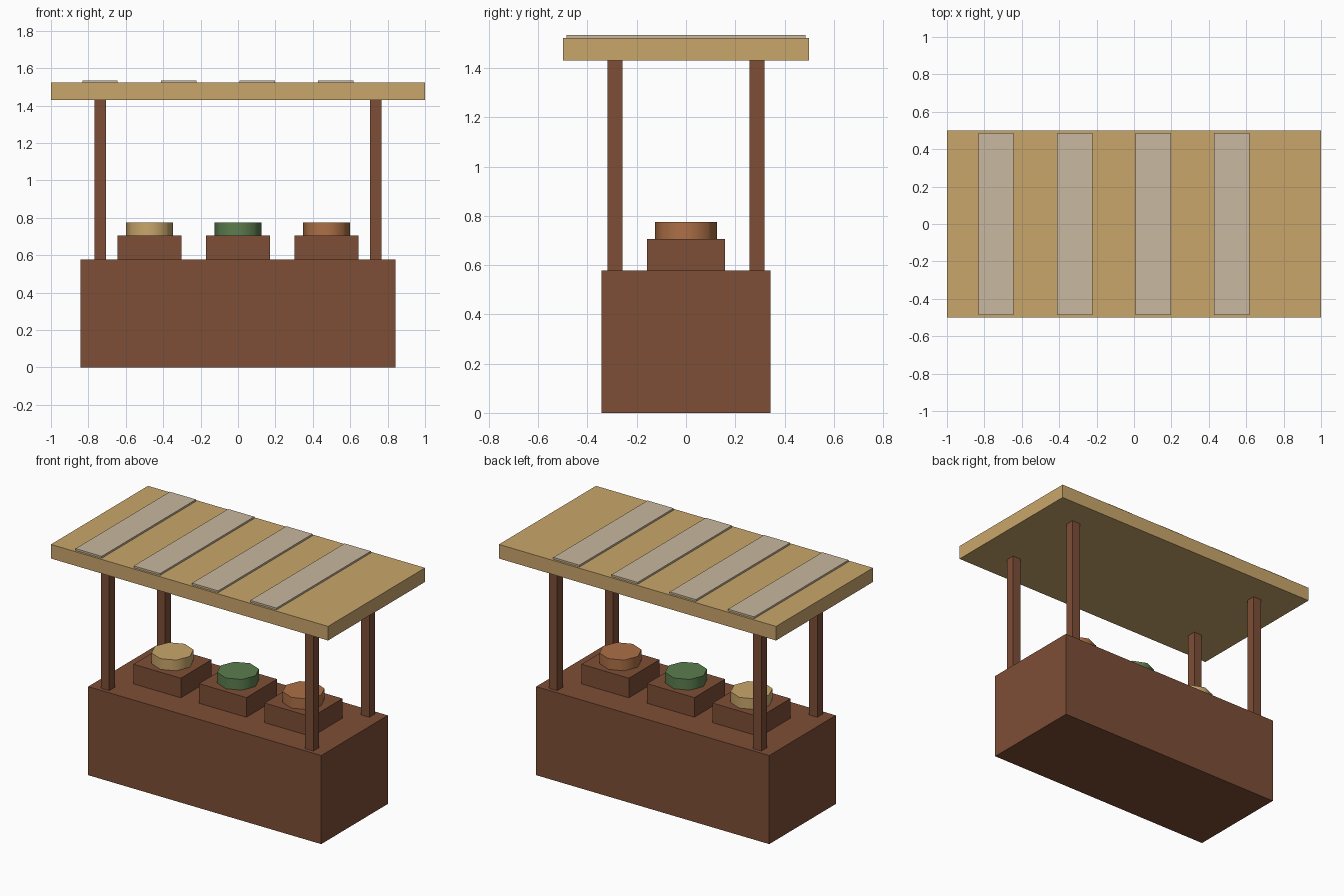
import bpy, math

if "Cube" in bpy.data.objects:
    bpy.data.objects.remove(bpy.data.objects["Cube"])


def material(name, rgb):
    lin = [((c / 255 + 0.055) / 1.055) ** 2.4 for c in rgb]
    m = bpy.data.materials.new(name)
    m.diffuse_color = (*lin, 1)
    m.use_nodes = True
    m.node_tree.nodes["Principled BSDF"].inputs["Base Color"].default_value = m.diffuse_color
    return m


WOOD = material("brown wood", (125, 78, 54))
TAN = material("tan", (201, 166, 107))
GREY = material("pale beige", (200, 184, 160))
GREEN = material("leaf green", (92, 125, 78))
ORANGE = material("burnt orange", (173, 112, 70))


def box(name, x, y, z0, z1, sx, sy, mat):
    bpy.ops.mesh.primitive_cube_add(size=1, location=(x, y, (z0 + z1) / 2))
    o = bpy.context.object
    o.name = name
    o.scale = (sx, sy, z1 - z0)
    bpy.ops.object.transform_apply(location=False, rotation=False, scale=True)
    o.data.materials.append(mat)


# Counter
box("counter", 0, 0, 0, 0.578, 1.682, 0.686, WOOD)

# Four posts
for x in (-0.737, 0.737):
    for y in (-0.288, 0.288):
        box("post", x, y, 0.57, 1.44, 0.06, 0.06, WOOD)

# Flat roof with four thin stripes
box("roof", 0, 0, 1.431, 1.523, 2, 1, TAN)
for i in range(4):
    box("roof_stripe", -0.738 + 0.4205 * i, 0, 1.526, 1.535, 0.189, 0.972, GREY)
    box("stripe_base", -0.738 + 0.4205 * i, 0, 1.518, 1.526, 0.189, 0.972, GREY)

# Three crates, each with an eight-sided heap of goods
for x, mat in ((-0.473, TAN), (0, GREEN), (0.473, ORANGE)):
    box("crate", x, 0, 0.57, 0.706, 0.342, 0.316, WOOD)
    bpy.ops.mesh.primitive_cylinder_add(vertices=8, radius=0.126, depth=0.08,
                                        location=(x, 0, 0.736))
    o = bpy.context.object
    o.name = "goods"
    o.data.materials.append(mat)
    bpy.ops.object.shade_smooth_by_angle(angle=math.radians(60))
